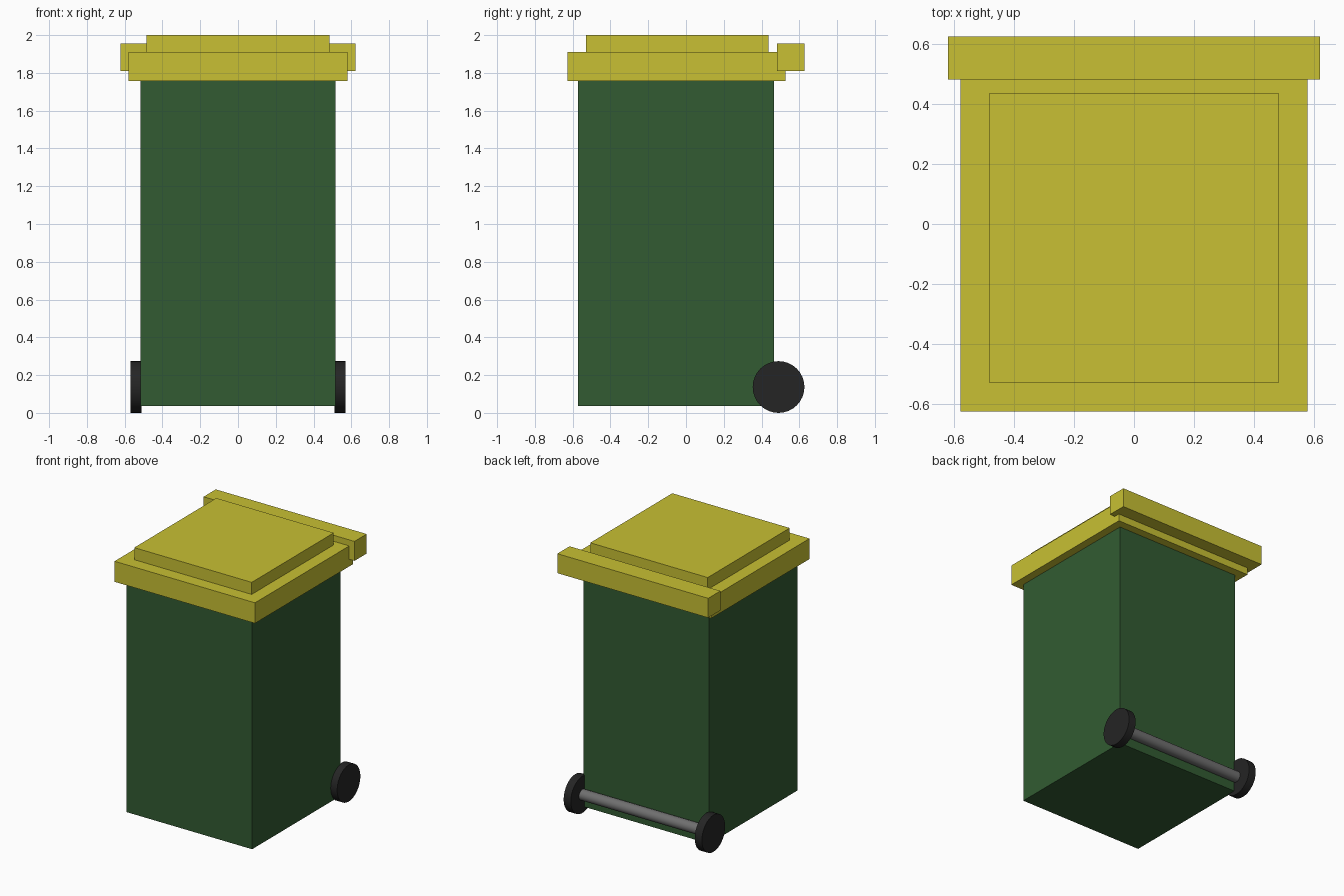
import bpy
import math

if "Cube" in bpy.data.objects:
    bpy.data.objects.remove(bpy.data.objects["Cube"])


def material(name, rgb):
    m = bpy.data.materials.new(name)
    m.diffuse_color = (*rgb, 1)
    m.use_nodes = True
    m.node_tree.nodes["Principled BSDF"].inputs["Base Color"].default_value = m.diffuse_color
    return m


green = material("green_plastic", (0.032, 0.105, 0.032))
yellow = material("yellow_plastic", (0.58, 0.53, 0.033))
rubber = material("black_rubber", (0.018, 0.018, 0.018))
steel = material("grey_steel", (0.16, 0.16, 0.16))


def box(name, half_x, y, z, mat):
    """Box symmetric in x, spanning the given y and z ranges."""
    bpy.ops.mesh.primitive_cube_add(size=1, location=(0, sum(y) / 2, sum(z) / 2))
    ob = bpy.context.object
    ob.name = name
    ob.scale = (2 * half_x, y[1] - y[0], z[1] - z[0])
    bpy.ops.object.transform_apply(location=False, rotation=False, scale=True)
    ob.data.materials.append(mat)
    return ob


def x_cylinder(name, x, radius, mat):
    """Cylinder along x on the wheel axis."""
    bpy.ops.mesh.primitive_cylinder_add(
        vertices=32, radius=radius, depth=x[1] - x[0],
        location=(sum(x) / 2, 0.49, 0.137), rotation=(0, math.pi / 2, 0))
    ob = bpy.context.object
    ob.name = name
    ob.data.materials.append(mat)
    bpy.ops.object.shade_smooth_by_angle()
    return ob


# Bin body
box("body", 0.517, (-0.572, 0.466), (0.036, 1.76), green)

# Stepped lid and rear handle bar
box("lid", 0.579, (-0.627, 0.528), (1.757, 1.91), yellow)
box("lid_top", 0.484, (-0.53, 0.436), (1.90, 2.0), yellow)
box("handle", 0.622, (0.483, 0.627), (1.81, 1.955), yellow)

# Axle and wheels
x_cylinder("axle", (-0.54, 0.54), 0.04, steel)
for side, x in (("left", (-0.57, -0.511)), ("right", (0.511, 0.57))):
    x_cylinder("wheel_" + side, x, 0.137, rubber)
